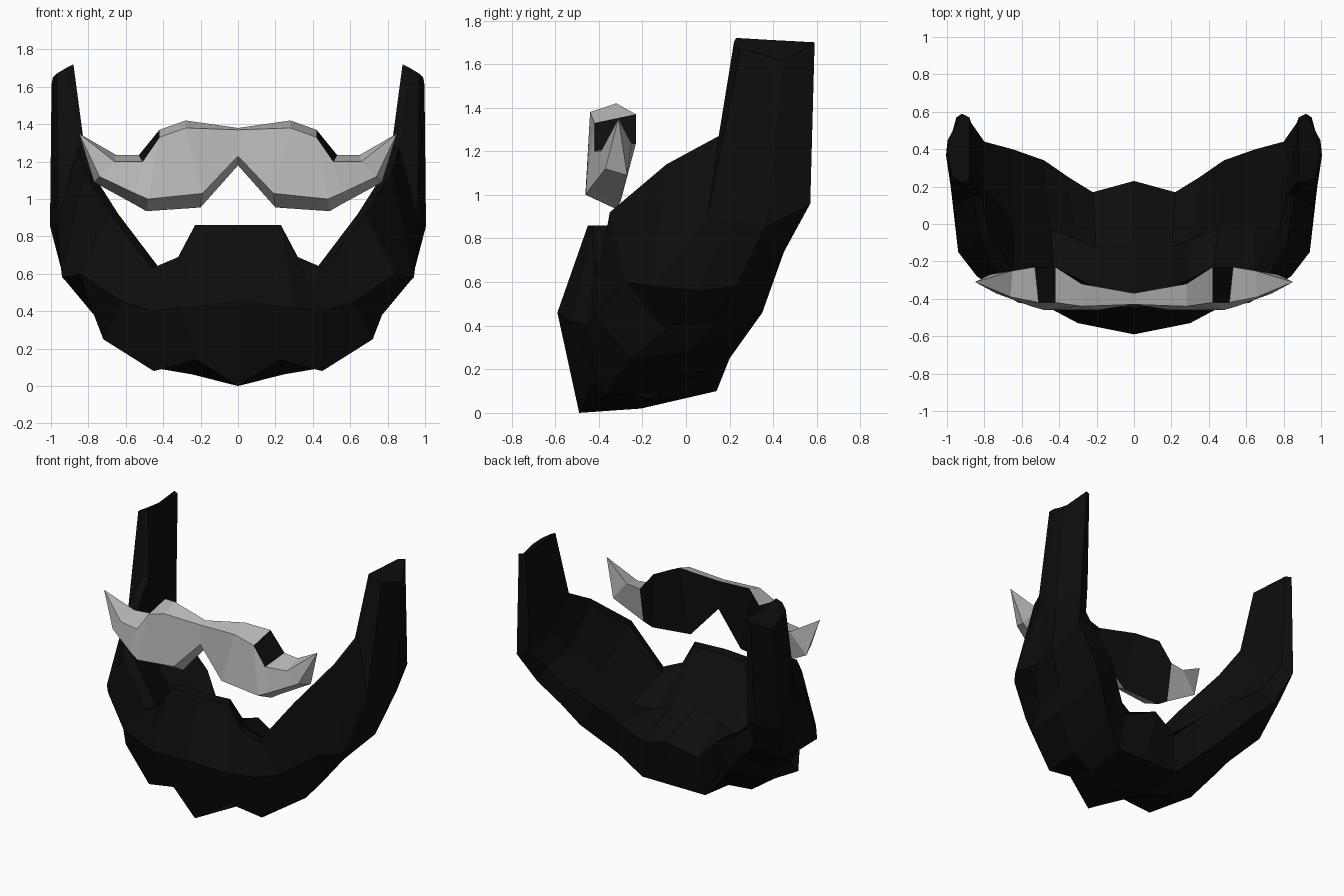
import bpy
import bmesh
from mathutils import Vector

default_cube = bpy.data.objects.get("Cube")
if default_cube:
    bpy.data.objects.remove(default_cube, do_unlink=True)


def make_material(name, value):
    material = bpy.data.materials.new(name)
    material.use_nodes = True
    colour = (value, value, value, 1)
    material.diffuse_color = colour
    shader = next(n for n in material.node_tree.nodes if n.type == "BSDF_PRINCIPLED")
    shader.inputs["Base Color"].default_value = colour
    shader.inputs["Roughness"].default_value = 0.9
    return material


black = make_material("soft black", 0.004)
grey = make_material("light grey", 0.5)


def loft_half(name, rails, materials, pick_material):
    """Skin a closed ring of rails from the centre line outwards, then mirror it."""
    bm = bmesh.new()
    grid = [[bm.verts.new(point) for point in rail] for rail in rails]
    stations = len(rails[0])
    for r, rail in enumerate(grid):
        following = grid[(r + 1) % len(grid)]
        for s in range(stations - 1):
            face = bm.faces.new((rail[s], rail[s + 1], following[s + 1], following[s]))
            face.material_index = pick_material(r, s)
    bm.faces.new([rail[-1] for rail in grid])
    bmesh.ops.remove_doubles(bm, verts=bm.verts, dist=0.001)
    bmesh.ops.recalc_face_normals(bm, faces=bm.faces)
    mesh = bpy.data.meshes.new(name)
    bm.to_mesh(mesh)
    bm.free()
    for material in materials:
        mesh.materials.append(material)
    obj = bpy.data.objects.new(name, mesh)
    bpy.context.scene.collection.objects.link(obj)
    mirror = obj.modifiers.new("mirror", "MIRROR")
    mirror.use_clip = True
    return obj


def rail(*points):
    return [Vector(point) for point in points]


# Beard rails, each running from the chin centre to the sideburn top
lip_edge = rail((0, -.45, .86), (.23, -.43, .86), (.32, -.42, .69), (.46, -.4, .63),
                (.68, -.35, .92), (.82, -.09, 1.14), (.86, .15, 1.27), (.92, .22, 1.7))
outer_ridge = rail((0, -.59, .46), (.3, -.53, .42), (.45, -.45, .4), (.62, -.42, .45),
                   (.84, -.28, .6), (.94, -.15, .58), (.96, .1, .9), (.97, .25, 1.67))
jaw_line = rail((0, -.49, 0), (.22, -.42, .14), (.45, -.37, .08), (.72, -.25, .25),
                (.77, -.09, .38), (.92, .05, .56), (.98, .2, .88), (.99, .33, 1.65))
throat_edge = rail((0, .14, .1), (.25, .14, .1), (.4, .2, .25), (.6, .35, .46),
                   (.72, .4, .6), (.87, .45, .74), (.95, .57, .96), (.92, .59, 1.7))
back_edge = rail((0, .23, .45), (.22, .17, .37), (.35, .25, .5), (.48, .34, .62),
                 (.65, .4, .72), (.8, .44, .85), (.87, .54, 1), (.88, .57, 1.7))

# Underside bulge and hollow inner wall follow from the main rails
underside = []
for low, high in zip(jaw_line, throat_edge):
    middle = low.lerp(high, .45)
    underside.append(Vector((middle.x * 1.04, middle.y, max(middle.z - .06, .02))))
inner_lip = [p + Vector((-.04 if p.x else 0, .07 if p.y < 0 else .01, .02 if p.z > 1.5 else 0))
             for p in lip_edge]
inner_wall = []
for front, back in zip(inner_lip, back_edge):
    middle = front.lerp(back, .45)
    middle.z -= 0 if middle.z > 1.5 else .12
    inner_wall.append(middle)

loft_half("beard", [lip_edge, outer_ridge, jaw_line, underside, throat_edge,
                    back_edge, inner_wall, inner_lip], [black], lambda r, s: 0)

# Moustache rails, each running from the middle to the curled tip
tip = (.85, -.31, 1.35)
front_top = rail((0, -.43, 1.37), (.28, -.44, 1.38), (.42, -.42, 1.33),
                 (.51, -.42, 1.2), (.66, -.39, 1.2), tip)
front_bottom = rail((0, -.43, 1.23), (.19, -.46, 1.03), (.48, -.46, 1),
                    (.55, -.44, 1.03), (.74, -.37, 1.12), tip)
rear_bottom = rail((0, -.37, 1.18), (.2, -.34, .955), (.49, -.32, .935),
                   (.55, -.3, .97), (.77, -.27, 1.09), tip)
rear_top = rail((0, -.37, 1.38), (.28, -.32, 1.42), (.42, -.23, 1.37),
                (.53, -.23, 1.235), (.65, -.25, 1.235), tip)


# Dark rear panels across the middle, and a dark step on top
def moustache_material(r, s):
    rear_panel = r == 2 and s < 3
    top_step = r == 3 and s == 2
    return 1 if rear_panel or top_step else 0


# The end ring collapses to a point, so its cap goes when doubles are merged
loft_half("moustache", [front_top, front_bottom, rear_bottom, rear_top],
          [grey, black], moustache_material)
